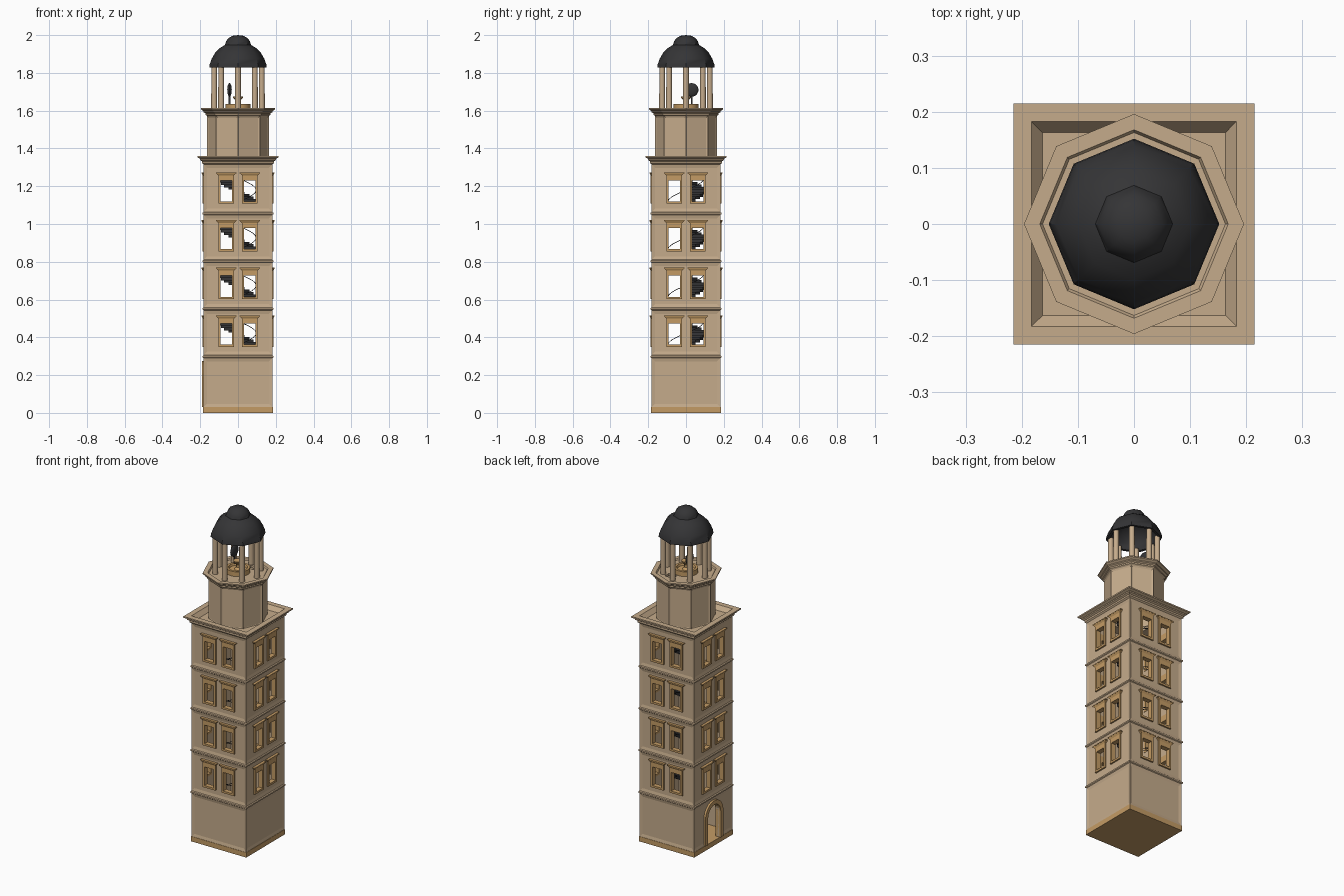
import bpy, bmesh, math
from mathutils import Vector, Matrix

if "Cube" in bpy.data.objects:
    bpy.data.objects.remove(bpy.data.objects["Cube"])

def mat(name, c):
    m = bpy.data.materials.new(name)
    m.diffuse_color = (*c, 1)
    m.use_nodes = True
    m.node_tree.nodes["Principled BSDF"].inputs["Base Color"].default_value = m.diffuse_color
    return m

STONE = mat("sandstone", (0.56, 0.41, 0.26))
TRIM = mat("golden_trim", (0.55, 0.33, 0.13))
DARK = mat("dark_metal", (0.035, 0.035, 0.037))
PITCH = 0.2525
FLOORS = [k * PITCH for k in range(4)]
SIDES = [Matrix.Rotation(k * math.pi / 2, 4, 'Z') for k in range(4)]

def finish(bm, name, m=None, smooth=None):
    bmesh.ops.remove_doubles(bm, verts=bm.verts, dist=1e-5)
    bmesh.ops.recalc_face_normals(bm, faces=bm.faces)
    me = bpy.data.meshes.new(name)
    bm.to_mesh(me)
    bm.free()
    ob = bpy.data.objects.new(name, me)
    bpy.context.collection.objects.link(ob)
    if m:
        me.materials.append(m)
    if smooth:
        activate(ob)
        bpy.ops.object.shade_smooth_by_angle(angle=math.radians(smooth))
    return ob

def activate(ob):
    bpy.ops.object.select_all(action='DESELECT')
    ob.select_set(True)
    bpy.context.view_layer.objects.active = ob

def skin(bm, rings, loop=False):
    vs = [[bm.verts.new(p) for p in r] for r in rings]
    n = len(vs[0])
    for i in range(len(vs) if loop else len(vs) - 1):
        a, b = vs[i], vs[(i + 1) % len(vs)]
        for j in range(n):
            k = (j + 1) % n
            bm.faces.new((a[j], a[k], b[k], b[j]))
    if not loop:
        bm.faces.new(vs[0])
        bm.faces.new(vs[-1])

def lathe(bm, prof, n, rot=0.0, scale=1.0, at=(0, 0)):
    rings = []
    for i in range(n):
        a = rot + 2 * math.pi * i / n
        rings.append([Vector((r * scale * math.cos(a) + at[0],
                              r * scale * math.sin(a) + at[1], z)) for r, z in prof])
    skin(bm, rings, True)

def square(bm, prof):
    lathe(bm, prof, 4, math.pi / 4, math.sqrt(2))

def box(bm, x, y, z, M=Matrix(), grow=(0, 0)):
    # grow = extra width and extra outward (-y) depth at the top
    def ring(zz, g, d):
        return [M @ Vector(p) for p in ((x[0] - g, y[0] - d, zz), (x[1] + g, y[0] - d, zz),
                                        (x[1] + g, y[1], zz), (x[0] - g, y[1], zz))]
    skin(bm, [ring(z[0], 0, 0), ring(z[1], *grow)])

def panel(bm, rmin, height, thick):
    # sink shallow panels into the tall outer wall faces
    bmesh.ops.remove_doubles(bm, verts=bm.verts, dist=1e-5)
    bmesh.ops.recalc_face_normals(bm, faces=bm.faces)
    fs = [f for f in bm.faces if abs(f.normal.z) < 0.1
          and f.calc_center_median().xy.length > rmin
          and f.normal.dot(f.calc_center_median()) > 0
          and max(v.co.z for v in f.verts) - min(v.co.z for v in f.verts) > height]
    bmesh.ops.inset_individual(bm, faces=fs, thickness=thick, depth=-0.004)

def cut(ob, bm):
    c = finish(bm, "cutter")
    c.hide_render = True
    m = ob.modifiers.new("cut", 'BOOLEAN')
    m.operation, m.object, m.solver = 'DIFFERENCE', c, 'EXACT'
    activate(ob)
    bpy.ops.object.modifier_apply(modifier="cut")
    bpy.data.objects.remove(c)

def arch(half, spring, zb=0.03, n=14):
    pts = [(half, zb)]
    pts += [(half * math.cos(math.pi * i / n), spring + half * math.sin(math.pi * i / n))
            for i in range(n + 1)]
    return pts + [(-half, zb)]

# plinth
bm = bmesh.new()
box(bm, (-.184, .184), (-.184, .184), (0, .03))
finish(bm, "plinth", TRIM)

# square tower shaft with string courses, cornice, parapet and roof opening
W = 0.182
prof = [(W, .03)]
for f in FLOORS:
    z = .29 + f
    prof += [(W, z), (W + .005, z + .004), (W + .005, z + .012), (W, z + .016)]
prof += [(W, 1.315), (.19, 1.322), (.19, 1.332), (.2, 1.338), (.2, 1.345), (.215, 1.352),
         (.215, 1.36), (.183, 1.36), (.163, 1.335), (.105, 1.335), (.105, 1.315),
         (.16, 1.315), (.16, .03)]
bm = bmesh.new()
square(bm, prof)
panel(bm, 0.17, 0.2, 0.025)
shaft = finish(bm, "tower_shaft", STONE)
for d in (0, 1):
    bm = bmesh.new()
    for f in FLOORS:
        for s in (-1, 1):
            box(bm, (s * .0625 - .037, s * .0625 + .037), (-.3, .3), (.352 + f, .482 + f), SIDES[d])
    if d:  # doorway on the left side
        skin(bm, [[Vector((x, y, z)) for y, z in arch(.06, .19, .02)] for x in (-.3, -.1)])
    cut(shaft, bm)

# window frames and lintels on all four sides
bm = bmesh.new()
for M in SIDES:
    for f in FLOORS:
        for s in (-1, 1):
            c = s * .0625
            y = (-.187, -.158)
            box(bm, (c - .042, c - .03), y, (.352 + f, .478 + f), M)
            box(bm, (c + .03, c + .042), y, (.352 + f, .478 + f), M)
            box(bm, (c - .042, c + .042), y, (.35 + f, .362 + f), M)
            box(bm, (c - .042, c + .042), y, (.474 + f, .5 + f), M)
            box(bm, (c - .042, c + .042), y, (.5 + f, .511 + f), M, (.011, .006))
            box(bm, (c - .054, c + .054), (-.194, -.17), (.511 + f, .516 + f), M)
finish(bm, "window_frames", TRIM)

# arched door surround
bm = bmesh.new()
skin(bm, [[Vector((-.19, a[0], a[1])), Vector((-.19, b[0], b[1])),
           Vector((-.155, b[0], b[1])), Vector((-.155, a[0], a[1]))]
          for a, b in zip(arch(.085, .19), arch(.06, .19))])
finish(bm, "door_arch", TRIM)

# octagonal upper stage with cornice and deck
bm = bmesh.new()
lathe(bm, [(.163, 1.33), (.163, 1.572), (.172, 1.578), (.172, 1.586), (.182, 1.592),
           (.182, 1.598), (.196, 1.606), (.196, 1.613), (.168, 1.613), (.163, 1.605),
           (0, 1.605), (0, 1.59), (.145, 1.59), (.145, 1.33)], 8)
panel(bm, 0.147, 0.2, 0.012)
octagon = finish(bm, "octagonal_stage", STONE)
bm = bmesh.new()
box(bm, (.01, .065), (.07, .11), (1.58, 1.63))
cut(octagon, bm)

# lantern columns
bm = bmesh.new()
for i in range(8):
    a = i * math.pi / 4
    lathe(bm, [(0, 1.6), (.016, 1.6), (.015, 1.835), (0, 1.835)], 12,
          at=(.126 * math.cos(a), .126 * math.sin(a)))
finish(bm, "lantern_columns", STONE, 35)

# dome with small cap
bm = bmesh.new()
lathe(bm, [(.152, 1.828), (.15, 1.845), (.139, 1.875), (.122, 1.905), (.099, 1.93), (.069, 1.948),
           (.064, 1.965), (.052, 1.983), (.03, 1.996), (0, 2.0), (0, 1.94), (.06, 1.932),
           (.105, 1.9), (.128, 1.865), (.135, 1.828)], 8)
finish(bm, "dome", DARK, 40)

# fire pedestal and brazier
bm = bmesh.new()
lathe(bm, [(0, 1.6), (.066, 1.6), (.066, 1.634), (.052, 1.634), (.048, 1.622), (0, 1.622)], 16)
lathe(bm, [(0, 1.62), (.022, 1.62), (.01, 1.635), (.01, 1.65), (.026, 1.668),
           (.026, 1.674), (0, 1.666)], 12)
finish(bm, "fire_pedestal", TRIM, 35)

# signal mirror on a stand, facing along x
bm = bmesh.new()
bmesh.ops.create_uvsphere(bm, u_segments=16, v_segments=10, radius=1,
                          matrix=Matrix.Translation((-.045, .03, 1.71)) @
                          Matrix.Diagonal((.012, .036, .036, 1)))
box(bm, (-.049, -.041), (.026, .034), (1.62, 1.69))
finish(bm, "signal_mirror", DARK, 35)

# spiral stair, pole and handrail
N, Z0, Z1 = 20, .04, 1.59
def helix(r, z, lift=0, da=0):
    a = 2 * math.pi * (z - .352) / PITCH + da
    return Vector((r * math.cos(a), r * math.sin(a), z + lift))
bm = bmesh.new()
steps = int((Z1 - Z0) / PITCH * N)
for i in range(steps):
    z, h = Z0 + i * PITCH / N, math.pi / N
    skin(bm, [[helix(.008, z, t, -h), helix(.096, z, t, -h), helix(.096, z, t, h),
               helix(.008, z, t, h)] for t in (-.007, .007)])
lathe(bm, [(0, .03), (.011, .03), (.011, 1.595), (0, 1.595)], 10)
finish(bm, "spiral_stair", DARK)
bm = bmesh.new()
rings = []
for i in range(int(5.8 * 24)):
    p = helix(.096, Z0 + i * PITCH / 24, .07)
    u = Vector((p.x, p.y, 0)).normalized() * .002
    w = Vector((0, 0, .002))
    rings.append([p + u, p + w, p - u, p - w])
skin(bm, rings)
finish(bm, "stair_handrail", DARK)
